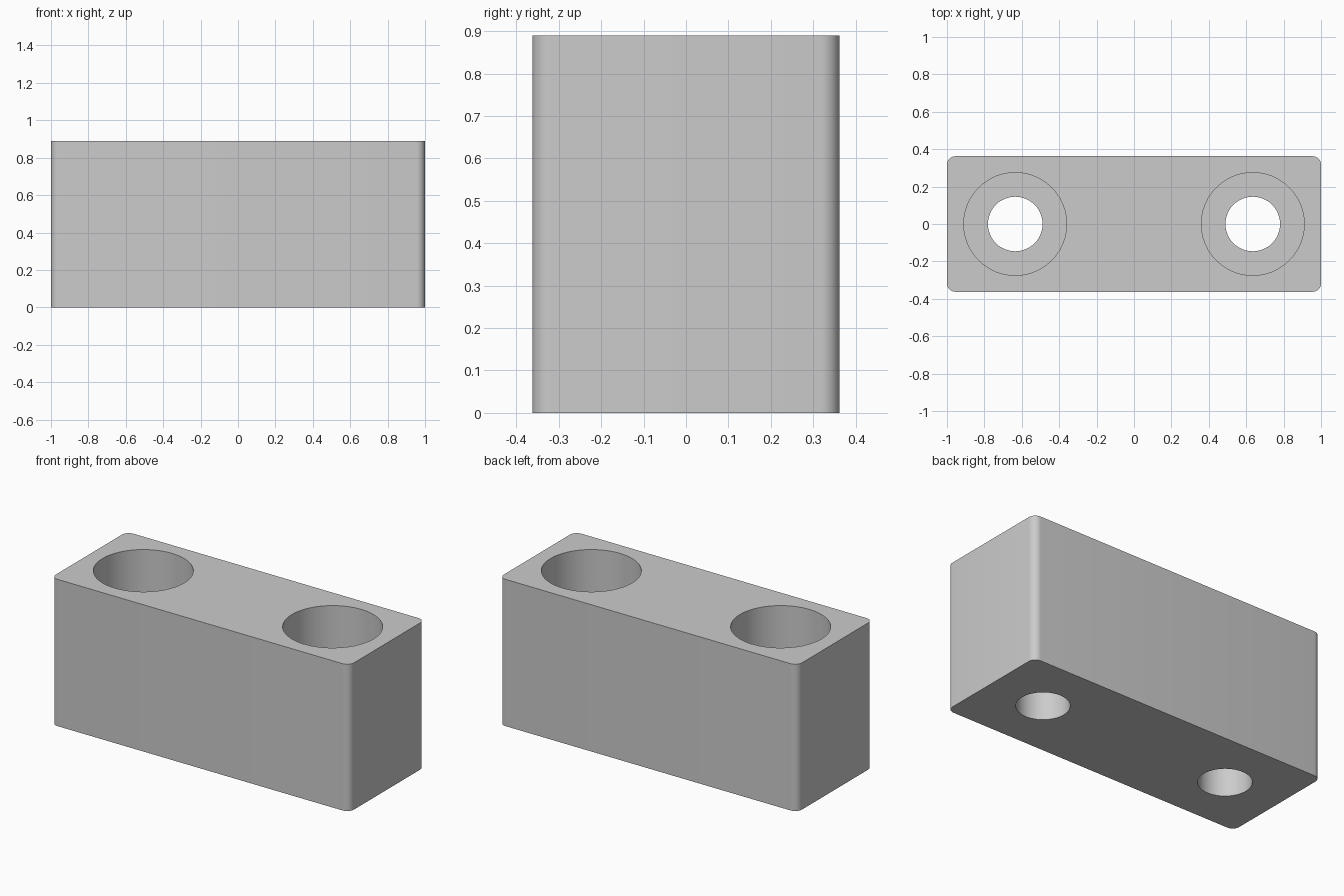
import bpy, bmesh
from math import radians, cos, sin, tau

old = bpy.data.objects.get("Cube")
if old:
    bpy.data.objects.remove(old, do_unlink=True)

LENGTH, WIDTH, HEIGHT = 2.0, 0.725, 0.89
CORNER = 0.045
HOLE_X, HOLE_R = 0.635, 0.146
BORE_R, BORE_FLOOR = 0.275, 0.41

grey = bpy.data.materials.new("plain grey")
grey.use_nodes = True
colour = (0.6, 0.6, 0.6, 1)
grey.diffuse_color = colour
grey.node_tree.nodes["Principled BSDF"].inputs["Base Color"].default_value = colour


def make_object(name, bm):
    bmesh.ops.recalc_face_normals(bm, faces=bm.faces)
    mesh = bpy.data.meshes.new(name)
    bm.to_mesh(mesh)
    bm.free()
    mesh.materials.append(grey)
    obj = bpy.data.objects.new(name, mesh)
    bpy.context.collection.objects.link(obj)
    return obj


def stepped_cutter(name, x, profile, sides=48):
    """Closed solid of revolution from (radius, height) steps."""
    bm = bmesh.new()
    rings = [[bm.verts.new((x + r * cos(tau * i / sides), r * sin(tau * i / sides), z))
              for i in range(sides)] for r, z in profile]
    for low, high in zip(rings, rings[1:]):
        for i in range(sides):
            j = (i + 1) % sides
            bm.faces.new((low[i], low[j], high[j], high[i]))
    bm.faces.new(rings[0])
    bm.faces.new(rings[-1])
    return make_object(name, bm)


# Block with rounded vertical edges
bm = bmesh.new()
bmesh.ops.create_cube(bm, size=1)
bmesh.ops.scale(bm, vec=(LENGTH, WIDTH, HEIGHT), verts=bm.verts)
bmesh.ops.translate(bm, vec=(0, 0, HEIGHT / 2), verts=bm.verts)
upright = [e for e in bm.edges if abs(e.verts[0].co.z - e.verts[1].co.z) > 0.1]
bmesh.ops.bevel(bm, geom=upright, offset=CORNER, segments=8, profile=0.5, affect='EDGES')
block = make_object("mounting_block", bm)

# Counterbored screw holes, one at each end
steps = [(HOLE_R, -0.1), (HOLE_R, BORE_FLOOR), (BORE_R, BORE_FLOOR), (BORE_R, HEIGHT + 0.1)]
bpy.context.view_layer.objects.active = block
for side in (-1, 1):
    cutter = stepped_cutter("hole_cutter", side * HOLE_X, steps)
    cutter.hide_render = True
    cut = block.modifiers.new("screw_hole", 'BOOLEAN')
    cut.operation = 'DIFFERENCE'
    cut.solver = 'EXACT'
    cut.object = cutter
    bpy.ops.object.modifier_apply(modifier=cut.name)
    bpy.data.objects.remove(cutter, do_unlink=True)

# Smooth the rounded walls, keep the rims sharp
for obj in bpy.context.selected_objects:
    obj.select_set(False)
block.select_set(True)
bpy.ops.object.shade_smooth_by_angle(angle=radians(30))
